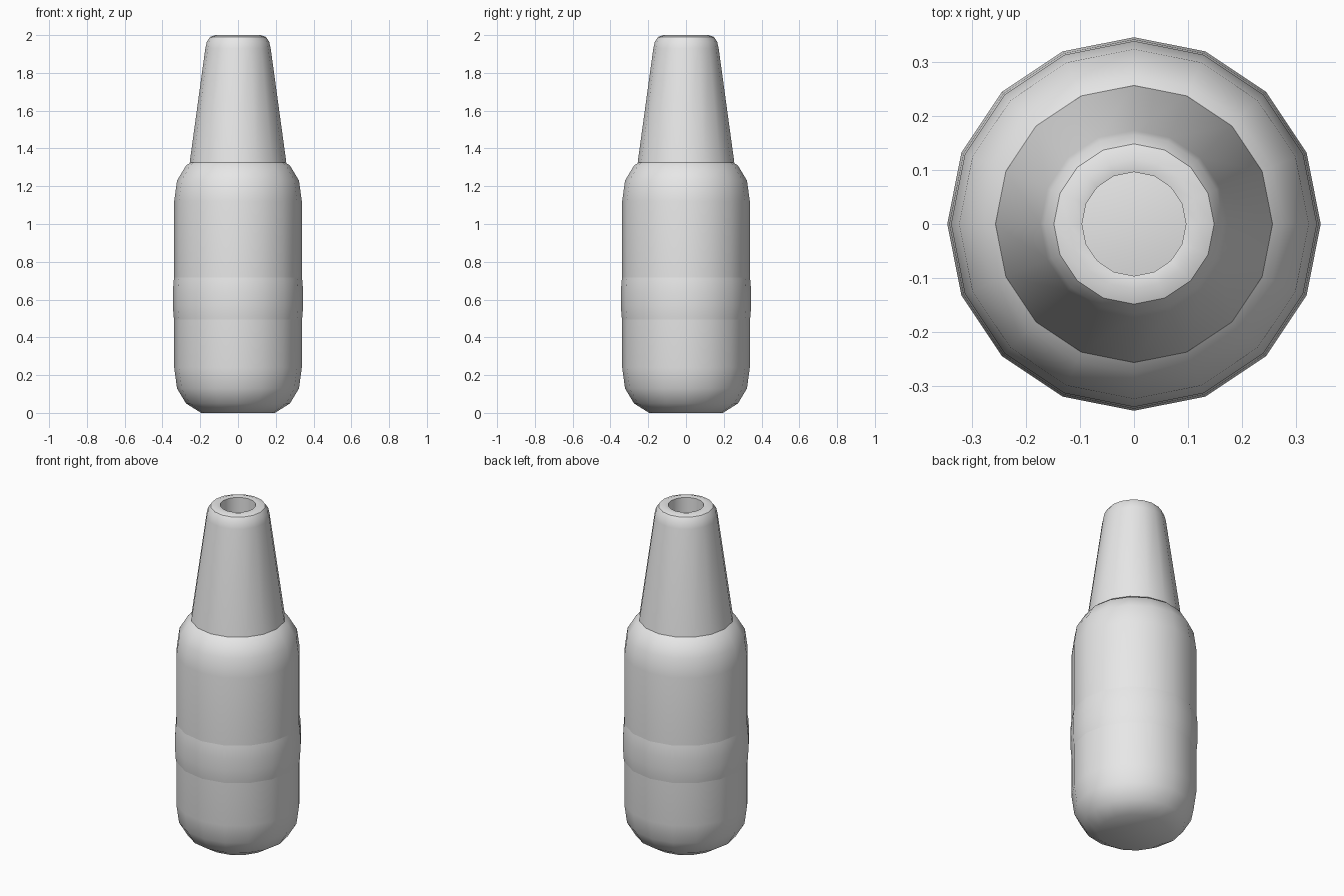
import bpy
import math

SIDES = 16

cube = bpy.data.objects.get("Cube")
if cube:
    bpy.data.objects.remove(cube, do_unlink=True)

grey = bpy.data.materials.new("light_grey")
grey.use_nodes = True
colour = (0.8, 0.8, 0.8, 1)
grey.diffuse_color = colour
grey.node_tree.nodes["Principled BSDF"].inputs["Base Color"].default_value = colour


def lathe(name, profile, caps=False, closed=False):
    """Spin (radius, height) points, listed bottom to top on the outside."""
    verts, faces = [], []
    for r, z in profile:
        for i in range(SIDES):
            a = math.tau * i / SIDES
            verts.append((r * math.cos(a), r * math.sin(a), z))
    rows = len(profile)
    for j in range(rows if closed else rows - 1):
        low, high = j * SIDES, (j + 1) % rows * SIDES
        for i in range(SIDES):
            k = (i + 1) % SIDES
            faces.append((low + i, low + k, high + k, high + i))
    if caps:
        faces.append(tuple(reversed(range(SIDES))))
        faces.append(tuple(range((rows - 1) * SIDES, rows * SIDES)))
    mesh = bpy.data.meshes.new(name)
    mesh.from_pydata(verts, [], faces)
    mesh.materials.append(grey)
    obj = bpy.data.objects.new(name, mesh)
    bpy.context.collection.objects.link(obj)
    bpy.ops.object.select_all(action="DESELECT")
    obj.select_set(True)
    bpy.context.view_layer.objects.active = obj
    bpy.ops.object.shade_smooth_by_angle(angle=math.radians(35))
    return obj


# Rounded body, the same curve at the base and the shoulder
HEIGHT = 1.36
base = [(0.195, 0), (0.275, 0.05), (0.323, 0.13), (0.338, 0.24)]
lathe("body", base + [(r, HEIGHT - z) for r, z in reversed(base)], caps=True)

# Slightly bulging grip band around the body
lathe("grip_band", [(0.33, 0.45), (0.341, 0.51), (0.345, 0.57),
                    (0.345, 0.64), (0.341, 0.70), (0.33, 0.76)])

# Tapered hollow neck with a rounded lip
lathe("neck", [(0.256, 1.325), (0.173, 1.93), (0.165, 1.965), (0.148, 1.99),
               (0.12, 2.0), (0.096, 1.995), (0.096, 1.325)], closed=True)
